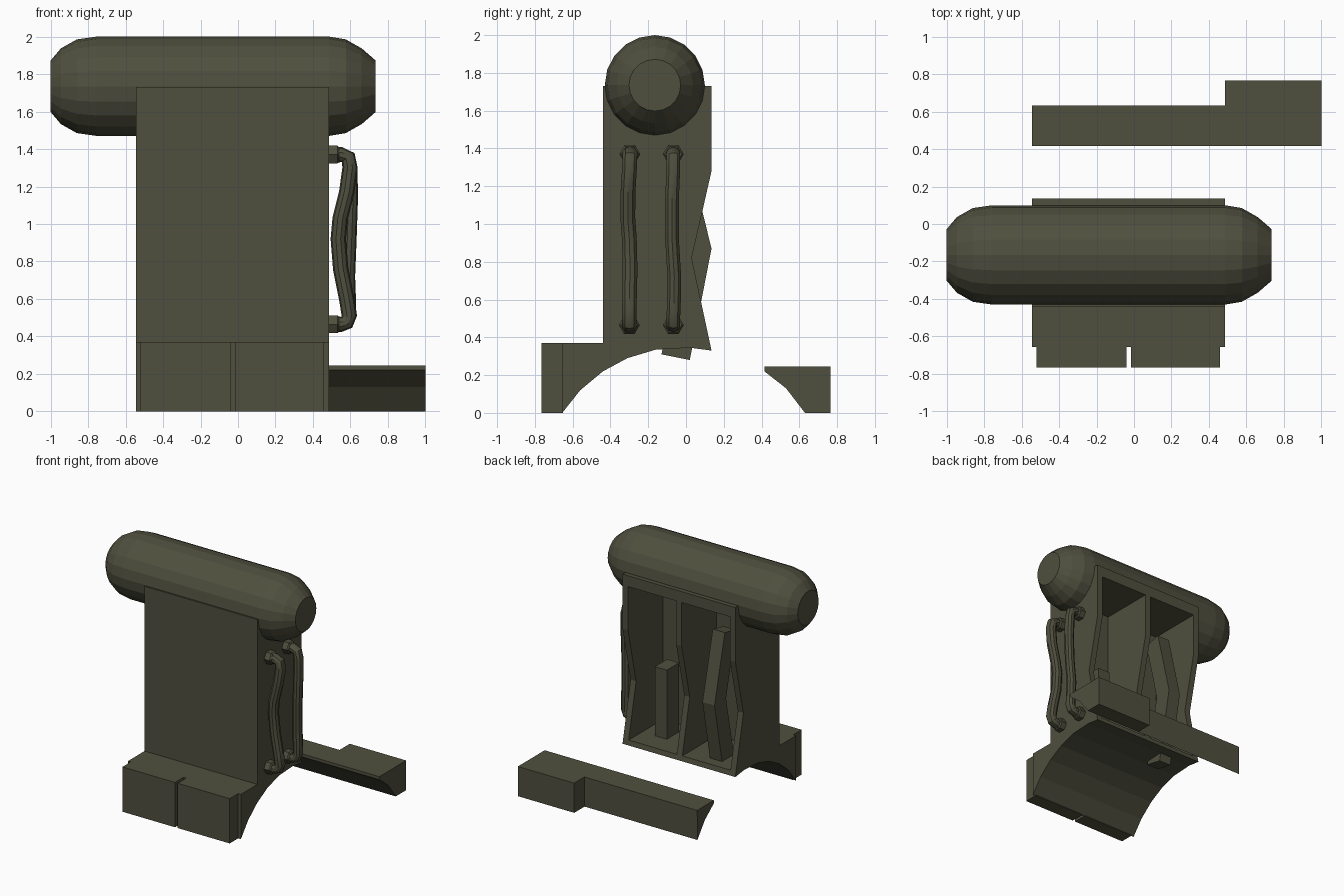
import bpy, bmesh, math
from mathutils import Vector

if "Cube" in bpy.data.objects:
    bpy.data.objects.remove(bpy.data.objects["Cube"])

mat = bpy.data.materials.new("dark olive")
mat.diffuse_color = (0.078, 0.078, 0.049, 1)
mat.use_nodes = True
mat.node_tree.nodes["Principled BSDF"].inputs["Base Color"].default_value = mat.diffuse_color


def finish(name, bm):
    bmesh.ops.recalc_face_normals(bm, faces=bm.faces[:])
    me = bpy.data.meshes.new(name)
    bm.to_mesh(me)
    bm.free()
    me.materials.append(mat)
    ob = bpy.data.objects.new(name, me)
    bpy.context.collection.objects.link(ob)
    return ob


def extrude_x(name, profile, x0, x1):
    """Extrude a closed (y, z) outline from x0 to x1."""
    bm = bmesh.new()
    face = bm.faces.new([bm.verts.new((x0, y, z)) for y, z in profile])
    new = bmesh.ops.extrude_face_region(bm, geom=[face])["geom"]
    bmesh.ops.translate(bm, vec=(x1 - x0, 0, 0),
                        verts=[v for v in new if isinstance(v, bmesh.types.BMVert)])
    return finish(name, bm)


def box(name, x0, x1, y0, y1, z0, z1):
    return extrude_x(name, [(y0, z0), (y1, z0), (y1, z1), (y0, z1)], x0, x1)


def loft(name, rings):
    """Skin a list of vertex rings and cap both ends."""
    bm = bmesh.new()
    rows = [[bm.verts.new(p) for p in r] for r in rings]
    n = len(rows[0])
    for a, b in zip(rows, rows[1:]):
        for i in range(n):
            bm.faces.new((a[i], a[(i + 1) % n], b[(i + 1) % n], b[i]))
    bm.faces.new(rows[0])
    bm.faces.new(rows[-1])
    return finish(name, bm)


def ring(c, u, v, r, n):
    return [c + (u * math.cos(t) + v * math.sin(t)) * r
            for t in (2 * math.pi * i / n for i in range(n))]


def lathe_x(name, cy, cz, stations, n):
    return loft(name, [ring(Vector((x, cy, cz)), Vector((0, 1, 0)), Vector((0, 0, 1)), r, n)
                       for x, r in stations])


def tube(name, path, radius, n=10):
    pts = [Vector(p) for p in path]
    rings = []
    for i, p in enumerate(pts):
        d = (pts[min(i + 1, len(pts) - 1)] - pts[max(i - 1, 0)]).normalized()
        u = d.cross(Vector((0, 1, 0))).normalized()
        rings.append(ring(p, u, d.cross(u), radius, n))
    return loft(name, rings)


def smooth(ob):
    bpy.ops.object.select_all(action='DESELECT')
    ob.select_set(True)
    bpy.context.view_layer.objects.active = ob
    bpy.ops.object.shade_smooth_by_angle(angle=math.radians(35))


def cut(ob, cutter):
    m = ob.modifiers.new("cut", 'BOOLEAN')
    m.operation, m.solver, m.object = 'DIFFERENCE', 'EXACT', cutter
    bpy.context.view_layer.objects.active = ob
    bpy.ops.object.modifier_apply(modifier=m.name)


# pack body: tall case, arched foot underneath, notched rear edge
XL, XR = -0.545, 0.485
body = extrude_x("pack_body", [
    (-0.44, 1.73), (-0.44, 0.37), (-0.655, 0.37), (-0.655, 0), (-0.56, 0.12),
    (-0.44, 0.22), (-0.31, 0.29), (-0.16, 0.335), (0.02, 0.345), (0.135, 0.33),
    (0.03, 0.82), (0.135, 1.28), (0.135, 1.73)], XL, XR)

# bedroll on top
bedroll = lathe_x("top_roll", -0.165, 1.735, [
    (-1, 0.137), (-0.945, 0.202), (-0.86, 0.25), (-0.755, 0.265),
    (0.485, 0.265), (0.575, 0.25), (0.66, 0.202), (0.735, 0.137)], 20)

# two open compartments at the rear
for x0, x1 in ((-0.495, -0.055), (-0.005, 0.435)):
    cutter = box("compartment_cutter", x0, x1, -0.32, 0.5, 0.37, 1.64)
    cutter.hide_render = True
    for ob in (body, bedroll):
        cut(ob, cutter)
    bpy.data.objects.remove(cutter)

# front pouches
for side, x0, x1 in (("left", -0.52, -0.04), ("right", -0.015, 0.46)):
    box("front_pouch_" + side, x0, x1, -0.765, -0.65, 0, 0.37)

# bars inside the compartments
box("straight_bar", 0.21, 0.32, -0.21, -0.05, 0.35, 0.94)
extrude_x("bent_bar", [(0.02, 0.28), (0.135, 0.87), (0.0, 1.42), (-0.14, 1.39),
                       (-0.015, 0.87), (-0.13, 0.31)], -0.355, -0.245)

# separate rear ledge, wider block at its right end
curve = [(0.63, 0), (0.53, 0.13), (0.415, 0.22), (0.415, 0.245)]
extrude_x("rear_ledge", curve + [(0.632, 0.245)], XL, XR)
extrude_x("rear_ledge_block", curve + [(0.765, 0.245), (0.765, 0)], XR, 1.0)

# side hoses with hexagonal collars
hoses = {
    "front_hose": [(0.48, -0.297, 1.37), (0.55, -0.297, 1.37), (0.588, -0.297, 1.355),
                   (0.598, -0.299, 1.3), (0.58, -0.307, 1.17), (0.545, -0.308, 1.03),
                   (0.535, -0.3, 0.92), (0.548, -0.296, 0.76), (0.58, -0.3, 0.6),
                   (0.594, -0.3, 0.51), (0.58, -0.3, 0.475), (0.55, -0.3, 0.465),
                   (0.48, -0.3, 0.465)],
    "rear_hose": [(0.48, -0.067, 1.37), (0.55, -0.067, 1.37), (0.588, -0.067, 1.355),
                  (0.6, -0.067, 1.3), (0.602, -0.074, 1.13), (0.595, -0.074, 0.92),
                  (0.587, -0.062, 0.72), (0.592, -0.064, 0.58), (0.594, -0.067, 0.51),
                  (0.58, -0.067, 0.475), (0.55, -0.067, 0.465), (0.48, -0.067, 0.465)]}
for name, path in hoses.items():
    r = 0.041 if name == "front_hose" else 0.038
    smooth(tube(name, path, r))
    for end in (path[0], path[-1]):
        lathe_x(name + "_collar", end[1], end[2],
                [(0.475, 0.055), (0.53, 0.055), (0.54, 0.045)], 6)
